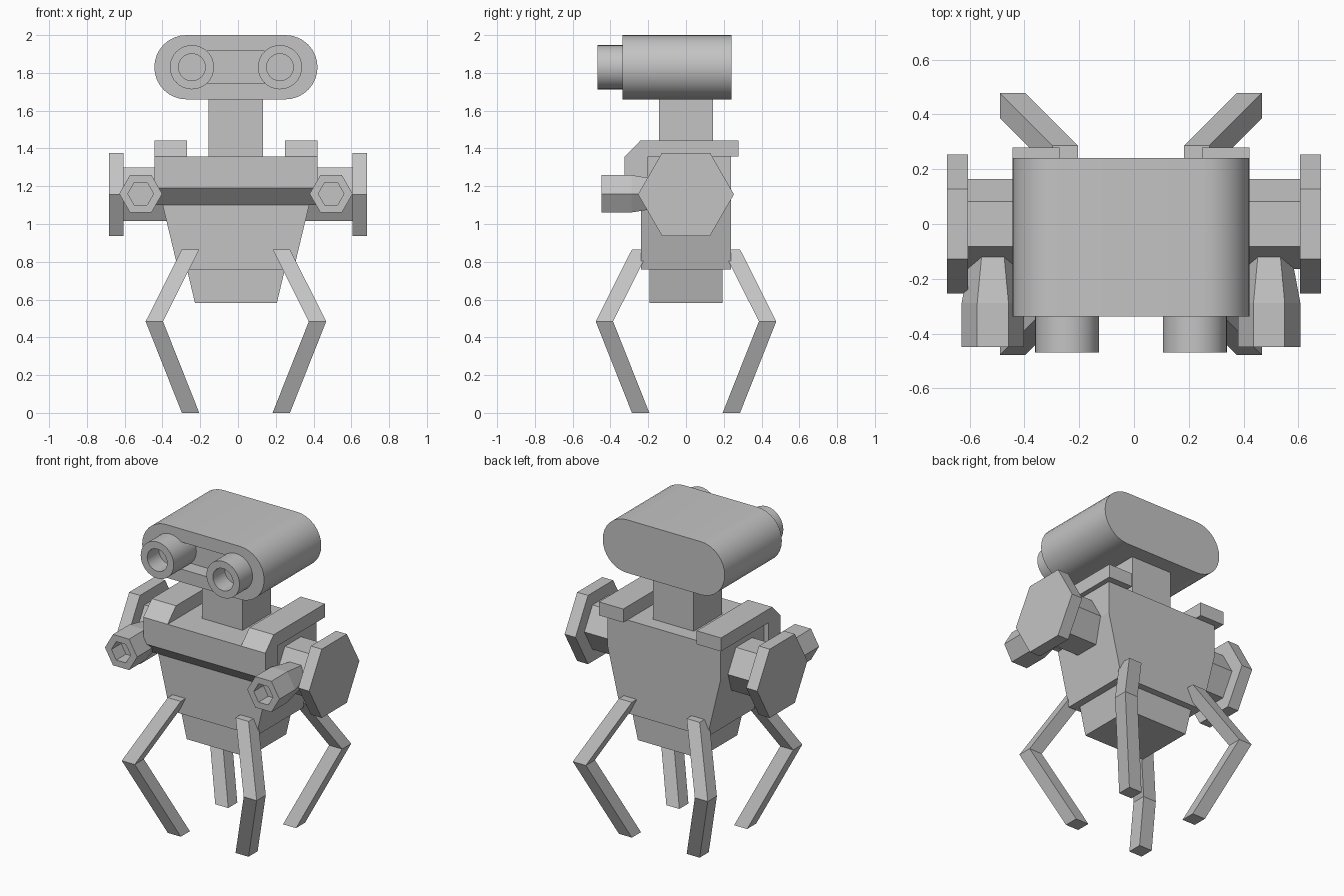
import bpy, bmesh
from math import sin, cos, pi, radians
from mathutils import Vector

cube = bpy.data.objects.get("Cube")
if cube:
    bpy.data.objects.remove(cube, do_unlink=True)

grey = bpy.data.materials.new("plain_grey")
grey.use_nodes = True
GREY = (0.55, 0.55, 0.55, 1)
grey.diffuse_color = GREY
grey.node_tree.nodes["Principled BSDF"].inputs["Base Color"].default_value = GREY

MID = -0.011  # centre line of the body in x


def loft(name, rings, smooth=False):
    """Skin a chain of equal-length rings and cap both ends."""
    bm = bmesh.new()
    loops = [[bm.verts.new(p) for p in ring] for ring in rings]
    for a, b in zip(loops, loops[1:]):
        for i in range(len(a)):
            j = (i + 1) % len(a)
            bm.faces.new((a[i], a[j], b[j], b[i]))
    bm.faces.new(loops[0])
    bm.faces.new(loops[-1])
    bmesh.ops.recalc_face_normals(bm, faces=bm.faces)
    mesh = bpy.data.meshes.new(name)
    bm.to_mesh(mesh)
    bm.free()
    mesh.materials.append(grey)
    obj = bpy.data.objects.new(name, mesh)
    bpy.context.collection.objects.link(obj)
    if smooth:
        bpy.ops.object.select_all(action='DESELECT')
        obj.select_set(True)
        bpy.context.view_layer.objects.active = obj
        bpy.ops.object.shade_smooth_by_angle(angle=radians(30))
    return obj


def rect(x, y, z, hx, hy):
    """Horizontal rectangle ring."""
    return [Vector((x + sx * hx, y + sy * hy, z))
            for sx, sy in ((-1, -1), (1, -1), (1, 1), (-1, 1))]


def ring_y(x, y, z, r, n):
    """Polygon ring facing along y."""
    return [Vector((x + r * cos(2 * pi * i / n), y, z + r * sin(2 * pi * i / n)))
            for i in range(n)]


def ring_x(x, y, z, r, n):
    """Polygon ring facing along x."""
    return [Vector((x, y + r * cos(2 * pi * i / n), z + r * sin(2 * pi * i / n)))
            for i in range(n)]


def stadium(y, half, r, n=16):
    """Rounded slot ring facing along y, at head height."""
    pts = []
    for side, start in ((1, -pi / 2), (-1, pi / 2)):
        for i in range(n + 1):
            a = start + pi * i / n
            pts.append(Vector((MID + side * half + r * cos(a), y, 1.83 + r * sin(a))))
    return pts


def side_profile(name, points, x0, x1):
    """Extrude a (y, z) outline along x."""
    return loft(name, [[Vector((x, y, z)) for y, z in points] for x in (x0, x1)])


# Head with a recessed face slot
loft("head", [stadium(0.241, 0.262, 0.17), stadium(-0.337, 0.262, 0.17),
              stadium(-0.337, 0.233, 0.087), stadium(-0.24, 0.233, 0.087)], smooth=True)

# Neck, torso and pelvis
loft("neck", [rect(MID, 0, z, 0.144, 0.143) for z in (1.3, 1.7)])
loft("torso", [rect(MID, 0, z, hx, 0.237)
               for z, hx in ((0.76, 0.306), (1.15, 0.4), (1.357, 0.4))])
loft("pelvis", [rect(MID, 0, z, hx, 0.193) for z, hx in ((0.583, 0.217), (0.78, 0.264))])

# Chest plate with a sloping underside
side_profile("chest_plate", [(-0.325, 1.357), (-0.325, 1.19), (-0.237, 1.10),
                             (-0.2, 1.10), (-0.2, 1.357)], MID - 0.432, MID + 0.432)

for s, side in ((-1, "right"), (1, "left")):
    # Hollow eye tube
    ex = MID + s * 0.233
    loft(side + "_eye", [ring_y(ex, y, 1.83, r, 32) for y, r in
                         ((-0.22, 0.117), (-0.469, 0.117), (-0.469, 0.071), (-0.35, 0.071))],
         smooth=True)

    # Shoulder pad with a chamfered front
    side_profile(side + "_shoulder_pad", [(0.279, 1.357), (0.279, 1.443),
                                          (-0.24, 1.443), (-0.325, 1.357)],
                 MID + s * 0.26, MID + s * 0.432)

    # Six-sided arm and shield
    loft(side + "_arm", [ring_x(s * x, 0, 1.157, 0.164, 6) for x in (0.3, 0.62)])
    loft(side + "_shield", [ring_x(s * x, 0, 1.157, 0.254, 6) for x in (0.605, 0.682)])

    # Hollow six-sided barrel, narrowing into the arm
    loft(side + "_barrel", [ring_y(MID + s * 0.504, y, 1.16, r, 6) for y, r in
                            ((-0.08, 0.075), (-0.288, 0.114), (-0.448, 0.114),
                             (-0.448, 0.068), (-0.35, 0.068))])

    # Bent legs splayed to the corners
    for t, end in ((-1, "front"), (1, "back")):
        loft(f"{side}_{end}_leg", [rect(MID + s * d, t * d, z, 0.046, 0.046)
                                   for d, z in ((0.24, 0.866), (0.432, 0.484), (0.24, 0))])
